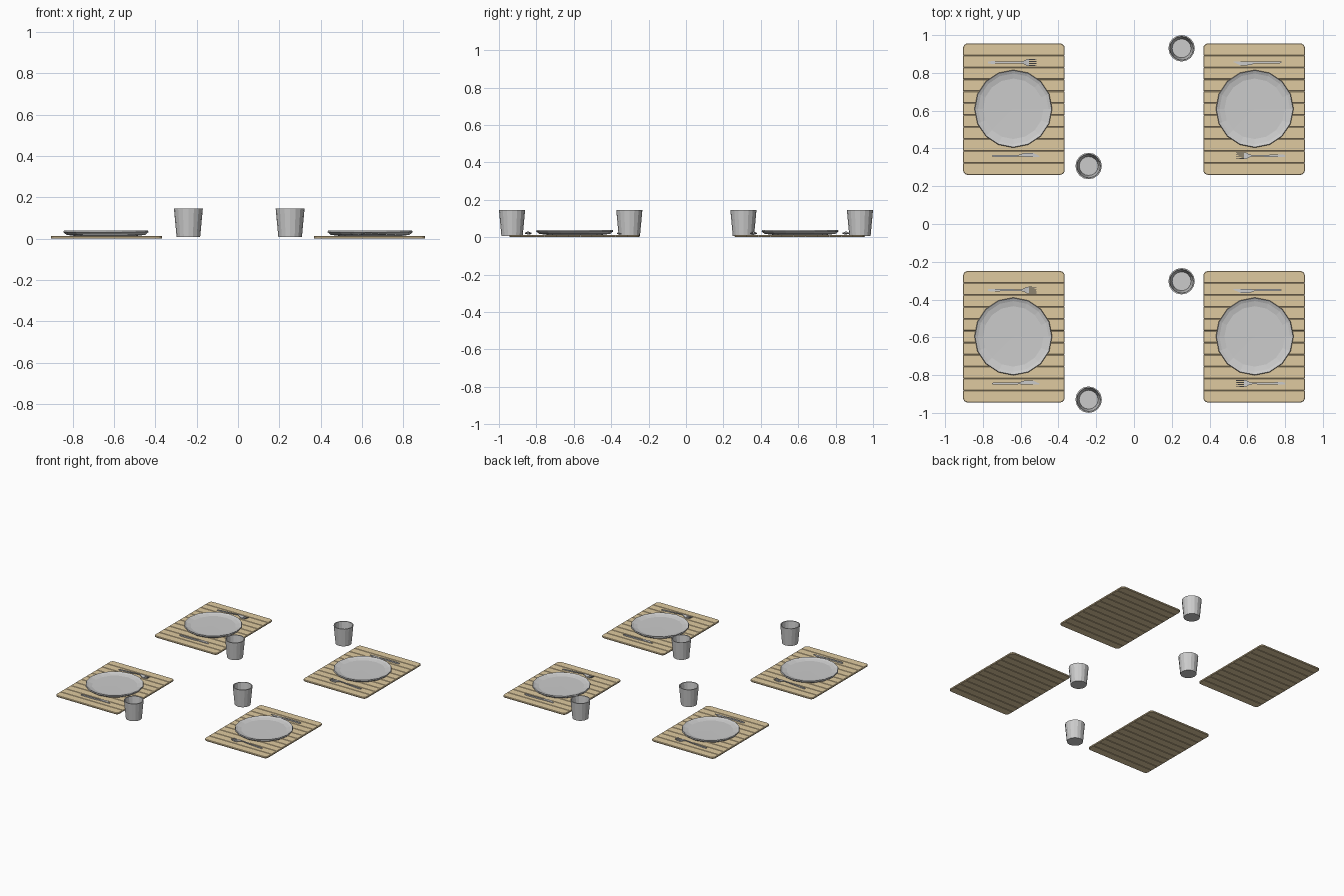
import bpy, bmesh, math
from mathutils import Vector

if "Cube" in bpy.data.objects:
    bpy.data.objects.remove(bpy.data.objects["Cube"])

straw = bpy.data.materials.new("straw")
straw.diffuse_color = (0.74, 0.59, 0.35, 1)
straw.use_nodes = True
straw.node_tree.nodes["Principled BSDF"].inputs["Base Color"].default_value = straw.diffuse_color


def finish(bm, name, loc, rot=0.0):
    bmesh.ops.recalc_face_normals(bm, faces=bm.faces)
    me = bpy.data.meshes.new(name)
    bm.to_mesh(me)
    bm.free()
    ob = bpy.data.objects.new(name, me)
    ob.location = loc
    ob.rotation_euler.z = rot
    bpy.context.collection.objects.link(ob)
    return ob


def lathe(name, profile, sides, loc):
    bm = bmesh.new()
    vs = [bm.verts.new((r, 0, z)) for r, z in profile]
    es = [bm.edges.new(p) for p in zip(vs, vs[1:])]
    bmesh.ops.spin(bm, geom=vs + es, cent=(0, 0, 0), axis=(0, 0, 1),
                   angle=2 * math.pi, steps=sides)
    bmesh.ops.remove_doubles(bm, verts=bm.verts, dist=1e-5)
    return finish(bm, name, loc)


def ribbon(bm, sections):
    """Solid strip through (x, y_low, y_high, z_bottom, thickness) sections."""
    rings = [[bm.verts.new(c) for c in ((x, a, z), (x, b, z), (x, b, z + t), (x, a, z + t))]
             for x, a, b, z, t in sections]
    for p, q in zip(rings, rings[1:]):
        for i in range(4):
            j = (i + 1) % 4
            bm.faces.new((p[i], p[j], q[j], q[i]))
    bm.faces.new(rings[0])
    bm.faces.new(rings[-1])


# Place mat of slats, the end slats with rounded corners
def place_mat(loc):
    bm = bmesh.new()
    n, hx, hy, r = 11, 0.269, 0.348, 0.025
    w = 2 * hy / n
    for k in range(n):
        y0, y1 = -hy + k * w, -hy + (k + 1) * w
        pts = []
        for sx, y, a0 in ((1, y0, -90), (1, y1, 0), (-1, y1, 90), (-1, y0, 180)):
            if (k == 0 and y == y0) or (k == n - 1 and y == y1):
                sy = -1 if y == y0 else 1
                for s in range(5):
                    a = math.radians(a0 + s * 22.5)
                    pts.append((sx * (hx - r) + r * math.cos(a), y - sy * r + r * math.sin(a)))
            else:
                pts.append((sx * hx, y))
        f = bm.faces.new([bm.verts.new((x, y, 0)) for x, y in pts])
        ext = bmesh.ops.extrude_face_region(bm, geom=[f])
        bmesh.ops.translate(bm, vec=Vector((0, 0, 0.013)),
                            verts=[v for v in ext["geom"] if isinstance(v, bmesh.types.BMVert)])
    ob = finish(bm, "place_mat", loc)
    ob.data.materials.append(straw)
    bev = ob.modifiers.new("slat_edges", "BEVEL")
    bev.width, bev.segments, bev.angle_limit = 0.003, 1, math.radians(60)


# Fork pointing +x: curved stem, flared head and four tines
def fork(loc, rot):
    bm = bmesh.new()
    stem = [(-0.129, 0.005, 0.0), (-0.11, 0.007, 0.001), (-0.02, 0.005, 0.006),
            (0.045, 0.004, 0.011), (0.062, 0.009, 0.008), (0.076, 0.017, 0.004),
            (0.088, 0.018, 0.002)]
    ribbon(bm, [(x, -h, h, z, 0.005) for x, h, z in stem])
    for i in range(4):
        c = (i - 1.5) * 0.0102
        ribbon(bm, [(0.087, c - 0.0027, c + 0.0027, 0.002, 0.005),
                    (0.11, c - 0.0024, c + 0.0024, 0.003, 0.004),
                    (0.129, c - 0.0015, c + 0.0015, 0.009, 0.003)])
    finish(bm, "fork", loc, rot)


# Knife pointing +x: narrow handle and one-sided blade
def knife(loc, rot):
    bm = bmesh.new()
    ribbon(bm, [(-0.126, -0.004, 0.003, 0.001, 0.006), (-0.11, -0.006, 0.005, 0, 0.009),
                (0.005, -0.005, 0.005, 0, 0.009), (0.015, -0.004, 0.005, 0.001, 0.007),
                (0.04, -0.005, 0.014, 0.002, 0.005), (0.09, -0.005, 0.016, 0.002, 0.005),
                (0.105, -0.005, 0.008, 0.002, 0.004), (0.126, -0.005, -0.001, 0.002, 0.003)])
    finish(bm, "knife", loc, rot)


plate_profile = [(0, 0.013), (0.15, 0.013), (0.19, 0.018), (0.206, 0.031),
                 (0.203, 0.038), (0.187, 0.031), (0.16, 0.025), (0, 0.024)]
cup_profile = [(0, 0.007), (0.057, 0.007), (0.07, 0.146),
               (0.063, 0.146), (0.05, 0.018), (0, 0.018)]

# Four settings; those on the right are turned half round
for row in (0.608, -0.597):
    for side in (-1, 1):
        rot = math.pi if side > 0 else 0
        place_mat((side * 0.636, row, 0))
        lathe("plate", plate_profile, 16, (side * 0.639, row + 0.002, 0))
        fork((0.67 if side > 0 else -0.644, row - side * 0.247, 0.014), rot)
        knife((0.654 if side > 0 else -0.625, row + side * 0.247, 0.014), rot)

# Tumblers near the middle
for x, y in ((-0.24, 0.307), (-0.24, -0.93), (0.252, 0.93), (0.252, -0.303)):
    lathe("cup", cup_profile, 16, (x, y, 0))
